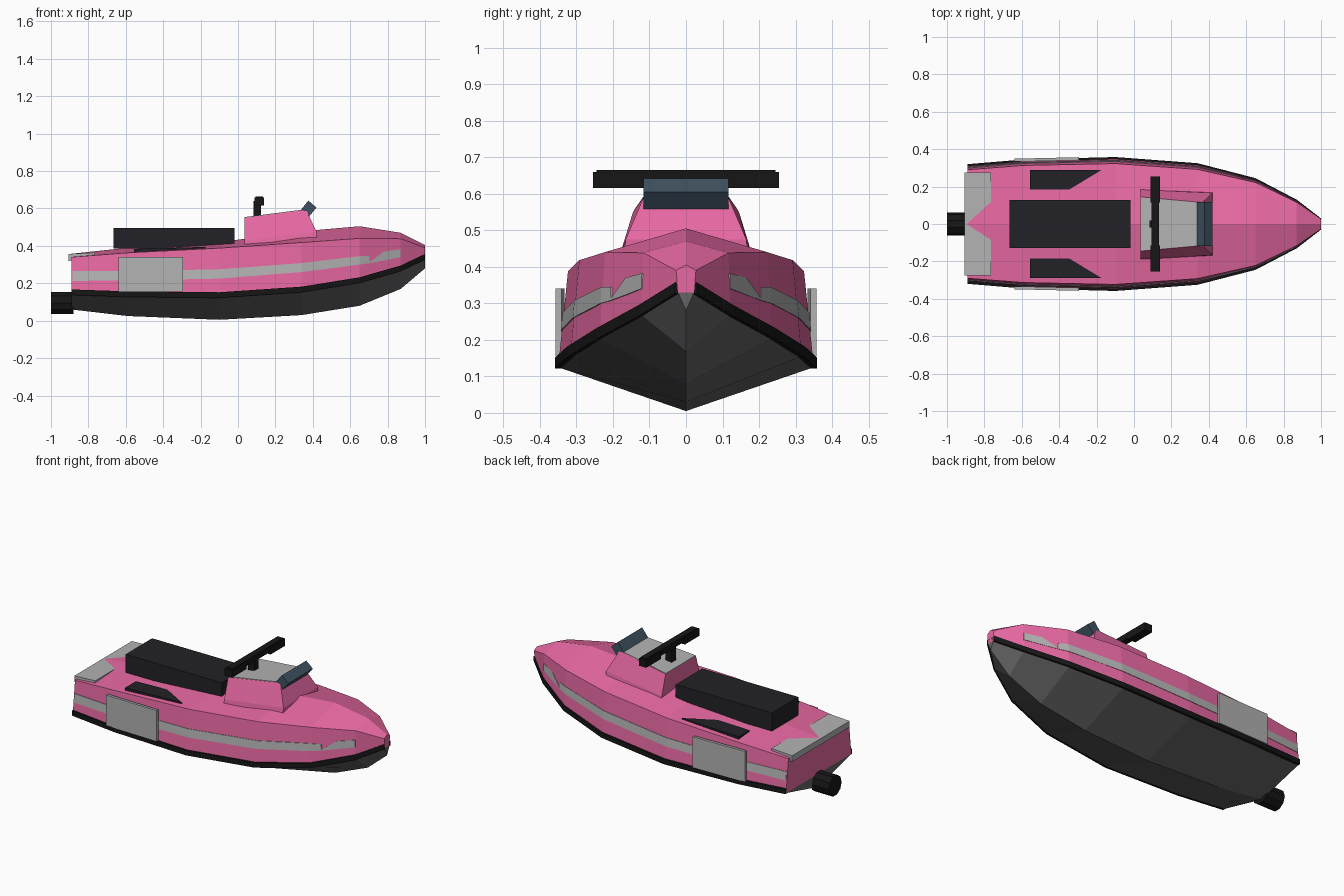
import bpy, bmesh
from math import pi
from mathutils import Matrix

if "Cube" in bpy.data.objects:
    bpy.data.objects.remove(bpy.data.objects["Cube"])


def mat(name, r, g, b):
    m = bpy.data.materials.new(name)
    m.diffuse_color = (r, g, b, 1)
    m.use_nodes = True
    m.node_tree.nodes["Principled BSDF"].inputs["Base Color"].default_value = m.diffuse_color
    return m


PINK = mat("pink", 0.80, 0.14, 0.36)
BLACK = mat("black", 0.008, 0.008, 0.008)
SEAT = mat("seat_dark", 0.016, 0.016, 0.02)
HULL = mat("hull_grey", 0.13, 0.13, 0.13)
LIGHT = mat("light_grey", 0.45, 0.45, 0.45)
GLASS = mat("blue_grey", 0.05, 0.085, 0.12)


def finish(name, bm, material):
    bmesh.ops.recalc_face_normals(bm, faces=bm.faces)
    me = bpy.data.meshes.new(name)
    bm.to_mesh(me)
    bm.free()
    me.materials.append(material)
    ob = bpy.data.objects.new(name, me)
    bpy.context.collection.objects.link(ob)
    return ob


def loft(name, rings, material):
    """Skin closed rings of equal point count and cap both ends."""
    bm = bmesh.new()
    vs = [[bm.verts.new(p) for p in ring] for ring in rings]
    n = len(vs[0])
    for a, b in zip(vs, vs[1:]):
        for i in range(n):
            j = (i + 1) % n
            bm.faces.new((a[i], a[j], b[j], b[i]))
    bm.faces.new(vs[0])
    bm.faces.new(vs[-1])
    return finish(name, bm, material)


def box(name, lo, hi, material):
    return loft(name, [[(x, lo[1], lo[2]), (x, hi[1], lo[2]), (x, hi[1], hi[2]), (x, lo[1], hi[2])]
                       for x in (lo[0], hi[0])], material)


# Stations: x, half width, keel z, chine z, shoulder half width, shoulder z, ridge z
ST = [(-0.89, 0.320, 0.06, 0.140, 0.290, 0.340, 0.358),
      (-0.59, 0.345, 0.025, 0.130, 0.313, 0.363, 0.390),
      (-0.10, 0.358, 0.005, 0.125, 0.323, 0.388, 0.420),
      (0.34, 0.325, 0.03, 0.155, 0.292, 0.418, 0.478),
      (0.65, 0.245, 0.08, 0.205, 0.222, 0.440, 0.505),
      (0.87, 0.130, 0.17, 0.268, 0.116, 0.438, 0.470),
      (1.00, 0.030, 0.28, 0.330, 0.027, 0.390, 0.405)]
BAND = 0.027
INSET = 0.008


def station(x):
    for a, b in zip(ST, ST[1:]):
        if x <= b[0]:
            t = (x - a[0]) / (b[0] - a[0])
            return [p + (q - p) * t for p, q in zip(a, b)]
    return list(ST[-1])


def side_y(x, z):
    """Half width of the topside surface at x, z."""
    _, w, _, c, sw, sz, _ = station(x)
    t = (z - c) / (sz - c)
    return (w - INSET) * (1 - t) + sw * t


# Lower hull (V bottom) and upper body
loft("lower_hull", [[(x, 0, k), (x, w - INSET, c), (x, INSET - w, c)]
                    for x, w, k, c, *_ in ST], HULL)
loft("upper_body", [[(x, INSET - w, c), (x, w - INSET, c), (x, sw, sz), (x, 0, r), (x, -sw, sz)]
                    for x, w, k, c, sw, sz, r in ST], PINK)

# Rub band, side stripe and number plate on both sides
STRIPE = [(-0.885, 0.213, 0.265), (-0.59, 0.215, 0.265), (-0.10, 0.225, 0.275),
          (0.34, 0.260, 0.308), (0.65, 0.300, 0.345), (0.70, 0.307, 0.345),
          (0.705, 0.308, 0.314), (0.78, 0.322, 0.370), (0.87, 0.340, 0.382)]
for s, side in ((1, "left"), (-1, "right")):
    loft("rub_band_" + side,
         [[(x, s * w, c - 0.003), (x, s * w, c + BAND), (x, s * (w - 0.025), c + BAND),
           (x, s * (w - 0.025), c - 0.003)] for x, w, k, c, *_ in ST], BLACK)
    loft("side_stripe_" + side,
         [[(x, s * (side_y(x, z) + d), z) for z, d in ((a, 0.003), (b, 0.003), (b, -0.004), (a, -0.004))]
          for x, a, b in STRIPE], LIGHT)
    loft("number_plate_" + side,
         [[(x, s * (y + d), z) for z, d in ((0.155, 0), (0.34, 0), (0.34, -0.016), (0.155, -0.016))]
          for x, y in ((-0.64, 0.349), (-0.295, 0.357))], LIGHT)
    # Dark foot pads on the deck
    pad = [(-0.555, 0.185), (-0.345, 0.185), (-0.175, 0.288), (-0.555, 0.288)]
    loft("foot_pad_" + side, [[(x, s * y, z + 0.03 * (x + 0.4)) for x, y in pad]
                              for z in (0.36, 0.388)], SEAT)
    # Handlebar grips
    box("grip_" + side, (0.088, min(s * 0.115, s * 0.255), 0.616),
        (0.138, max(s * 0.115, s * 0.255), 0.660), BLACK)

# Rear deck plate; the body ridge pokes through it
loft("rear_plate", [[(x, -0.275, b), (x, 0.275, b), (x, 0.275, t), (x, -0.275, t)]
                    for x, b, t in ((-0.905, 0.32, 0.357), (-0.765, 0.33, 0.364))], LIGHT)

# Seat
box("seat", (-0.665, -0.127, 0.385), (-0.02, 0.127, 0.495), SEAT)

# Console cowl with grey top panel
loft("console", [[(0.035, -0.19, 0.40), (0.42, -0.17, 0.43), (0.42, 0.17, 0.43), (0.035, 0.19, 0.40)],
                 [(0.035, -0.182, 0.43), (0.42, -0.165, 0.475), (0.42, 0.165, 0.475), (0.035, 0.182, 0.43)],
                 [(0.035, -0.145, 0.55), (0.365, -0.115, 0.592), (0.365, 0.115, 0.592), (0.035, 0.145, 0.55)]],
     PINK)
loft("console_panel", [[(0.035, -0.143, 0.545 + d), (0.34, -0.116, 0.584 + d),
                        (0.34, 0.116, 0.584 + d), (0.035, 0.143, 0.545 + d)] for d in (0, 0.009)], LIGHT)

# Windscreen block
loft("windscreen", [[(x, y, z) for x, z in ((0.328, 0.582), (0.376, 0.642), (0.42, 0.605), (0.37, 0.545))]
                    for y in (-0.117, 0.117)], GLASS)

# Handlebar and its post
box("handlebar", (0.094, -0.245, 0.63), (0.134, 0.245, 0.665), BLACK)
box("handlebar_post", (0.082, -0.02, 0.545), (0.124, 0.02, 0.64), BLACK)

# Jet nozzle
bm = bmesh.new()
bmesh.ops.create_cone(bm, cap_ends=True, segments=10, radius1=0.062, radius2=0.062, depth=0.12,
                      matrix=Matrix.Translation((-0.94, 0, 0.095)) @ Matrix.Rotation(pi / 2, 4, 'Y'))
finish("jet_nozzle", bm, BLACK)
